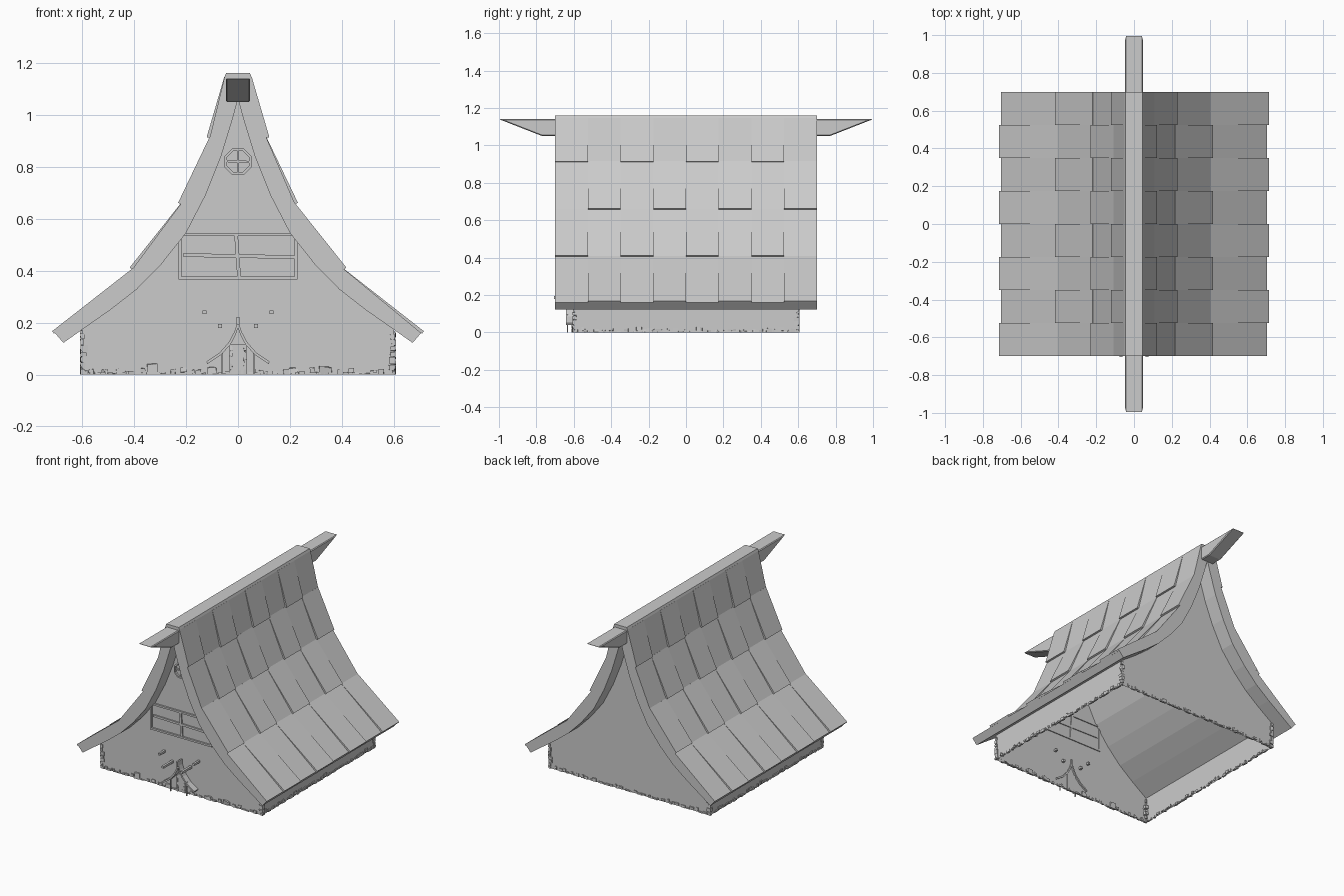
import bpy, bmesh, math, random
from mathutils import Vector

if "Cube" in bpy.data.objects:
    bpy.data.objects.remove(bpy.data.objects["Cube"])

random.seed(4)
grey = bpy.data.materials.new("plain_grey")
grey.diffuse_color = (0.6, 0.6, 0.6, 1)
grey.use_nodes = True
grey.node_tree.nodes["Principled BSDF"].inputs["Base Color"].default_value = grey.diffuse_color


def finish(bm, name, closed=True):
    if closed:
        bmesh.ops.recalc_face_normals(bm, faces=bm.faces[:])
    me = bpy.data.meshes.new(name)
    bm.to_mesh(me)
    bm.free()
    me.materials.append(grey)
    ob = bpy.data.objects.new(name, me)
    bpy.context.collection.objects.link(ob)
    return ob


def prism(bm, pts, y0, y1):
    """Extrude an xz outline from y0 to y1."""
    a = [bm.verts.new((x, y0, z)) for x, z in pts]
    b = [bm.verts.new((x, y1, z)) for x, z in pts]
    n = len(pts)
    bm.faces.new(a)
    bm.faces.new(b[::-1])
    for i in range(n):
        bm.faces.new((a[i], b[i], b[(i + 1) % n], a[(i + 1) % n]))


def box(bm, x0, x1, y0, y1, z0, z1, jitter=0.0):
    old = set(bm.verts)
    prism(bm, [(x0, z0), (x1, z0), (x1, z1), (x0, z1)], y0, y1)
    if jitter:
        for v in bm.verts:
            if v not in old:
                v.co += Vector([random.uniform(-jitter, jitter) for _ in range(3)])
                v.co.z = max(v.co.z, 0)


def bar(bm, p, q, w, y0, y1):
    """Straight strip between two xz points."""
    p, q = Vector(p), Vector(q)
    d = (q - p).normalized() * w / 2
    n = Vector((-d.y, d.x))
    prism(bm, [p + n, p - n, q - n, q + n], y0, y1)


def mirror(pts):
    return [(-x, z) for x, z in pts]


# roof shell: stepped outer slope, smooth inner curve
outer = [(0.705, 0.16), (0.405, 0.408), (0.218, 0.66), (0.108, 0.915), (0.052, 1.145), (0.046, 1.16)]
inner = [(0.672, 0.122), (0.59, 0.18), (0.49, 0.25), (0.39, 0.328), (0.295, 0.425), (0.2, 0.545),
         (0.125, 0.69), (0.065, 0.84), (0.022, 0.98)]
apex = [(0, 1.06)]
bm = bmesh.new()
prism(bm, outer + mirror(outer)[::-1] + mirror(inner) + apex + inner[::-1], -0.7, 0.7)
finish(bm, "roof_shell")

# raised roof tiles in a staggered pattern
bm = bmesh.new()
for side in (1, -1):
    for row in range(4):
        lo, hi = Vector(outer[row]), Vector(outer[row + 1])
        d = (hi - lo).normalized()
        n = Vector((d.y, -d.x))
        for col in range(8):
            if (col + row + (side < 0)) % 2 == 0:
                continue
            tri = [lo - d * 0.004, lo - d * 0.004 + n * 0.012, hi + n * 0.001, hi - n * 0.003]
            y0 = -0.7 + col * 0.175
            prism(bm, [(side * p.x, p.y) for p in tri], y0, y0 + 0.175)
finish(bm, "roof_tiles")

# ridge beam with undercut ends
bm = bmesh.new()
side = [(-1, 1.14), (-0.77, 1.05), (0.77, 1.05), (1, 1.14)]
prism(bm, side, -0.047, 0.047)
for v in bm.verts:
    v.co.x, v.co.y = v.co.y, v.co.x
ridge = finish(bm, "ridge_beam")
bev = ridge.modifiers.new("bevel", 'BEVEL')
bev.width, bev.segments = 0.005, 1

# thin walls, open underneath
bm = bmesh.new()
gable = [(0.6, 0), (0.6, 0.173)] + inner[1:] + apex
outline = gable + mirror(gable)[-2::-1]
front = bm.faces.new([bm.verts.new((x, -0.6, z)) for x, z in outline])
back = bm.faces.new([bm.verts.new((x, 0.6, z)) for x, z in outline[::-1]])
for s in (1, -1):
    f = bm.faces.new([bm.verts.new((s * 0.6, y, z))
                      for y, z in ((-0.6, 0), (0.6, 0), (0.6, 0.173), (-0.6, 0.173))])
    f.normal_update()
    if f.normal.x * s < 0:
        f.normal_flip()
for f, s in ((front, -1), (back, 1)):
    f.normal_update()
    if f.normal.y * s < 0:
        f.normal_flip()
finish(bm, "walls", closed=False)

# foundation stones along the base and up the corners
bm = bmesh.new()
for s in (1, -1):
    for axis in (0, 1):
        t = -0.59
        while t < 0.57:
            w, h = random.uniform(0.008, 0.03), random.uniform(0.006, 0.022)
            z = random.choice((0, 0, 0.008))
            o, i = s * 0.606, s * 0.594
            if axis:
                box(bm, o, i, t, t + w, z, z + h, 0.002)
            else:
                box(bm, t, t + w, o, i, z, z + h, 0.002)
            t += w + random.choice((0.002, 0.004, 0.02))
    for t in (-1, 1):
        z = 0
        while z < 0.155:
            w, h = random.uniform(0.012, 0.03), random.uniform(0.012, 0.028)
            box(bm, s * 0.606, s * (0.606 - w), t * 0.606, t * (0.606 - w), z, z + h, 0.002)
            z += h + 0.003
for x, w, h in ((-0.33, 0.04, 0.04), (0.33, 0.035, 0.03), (-0.1, 0.03, 0.028), (0.21, 0.025, 0.025)):
    box(bm, x - w / 2, x + w / 2, -0.608, -0.594, 0, h, 0.003)
finish(bm, "foundation_stones")

# wide front window
F, B = -0.612, -0.594
bm = bmesh.new()
for z in (0.371, 0.539):
    box(bm, -0.23, 0.23, F, B, z - 0.006, z + 0.006)
for x in (-0.224, 0.224):
    box(bm, x - 0.006, x + 0.006, F, B, 0.377, 0.533)
bar(bm, (-0.21, 0.46), (0.218, 0.452), 0.014, F + 0.003, B)
bar(bm, (-0.007, 0.533), (0.004, 0.377), 0.014, F + 0.003, B)
finish(bm, "wide_window_frame")

# small octagonal window
bm = bmesh.new()
ring = [[(r * math.cos(math.pi / 8 + k * math.pi / 4), 0.82 + r * math.sin(math.pi / 8 + k * math.pi / 4))
         for k in range(8)] for r in (0.056, 0.045)]
for k in range(8):
    j = (k + 1) % 8
    prism(bm, [ring[0][k], ring[0][j], ring[1][j], ring[1][k]], F, B)
bar(bm, (-0.044, 0.822), (0.044, 0.818), 0.009, F + 0.003, B)
bar(bm, (0, 0.778), (0, 0.862), 0.009, F + 0.003, B)
finish(bm, "octagon_window_frame")

# door, posts and curved porch roof
bm = bmesh.new()
box(bm, -0.032, 0.032, -0.607, -0.594, 0, 0.118)
for x in (-0.027, 0.027):
    for k in range(5):
        box(bm, x - 0.005, x + 0.005, -0.612, -0.6, k * 0.023, k * 0.023 + 0.019, 0.0015)
finish(bm, "door")
bm = bmesh.new()
for s in (1, -1):
    box(bm, s * 0.058, s * 0.064, -0.636, -0.63, 0, 0.095)
finish(bm, "porch_posts")
bm = bmesh.new()
top = [(0, 0.205), (0.014, 0.165), (0.035, 0.125), (0.07, 0.085), (0.122, 0.05)]
low = [(0.118, 0.04), (0.066, 0.075), (0.029, 0.115), (0.008, 0.155), (0, 0.18)]
for m in (top + low, mirror(top + low)):
    prism(bm, m, -0.642, -0.59)
box(bm, -0.005, 0.005, -0.655, -0.59, 0.19, 0.222)
finish(bm, "porch_roof")

# wooden pegs above the door
bm = bmesh.new()
for s in (1, -1):
    box(bm, s * 0.122, s * 0.136, -0.66, -0.58, 0.233, 0.247)
    box(bm, s * 0.062, s * 0.077, -0.705, -0.58, 0.179, 0.194)
finish(bm, "pegs")
